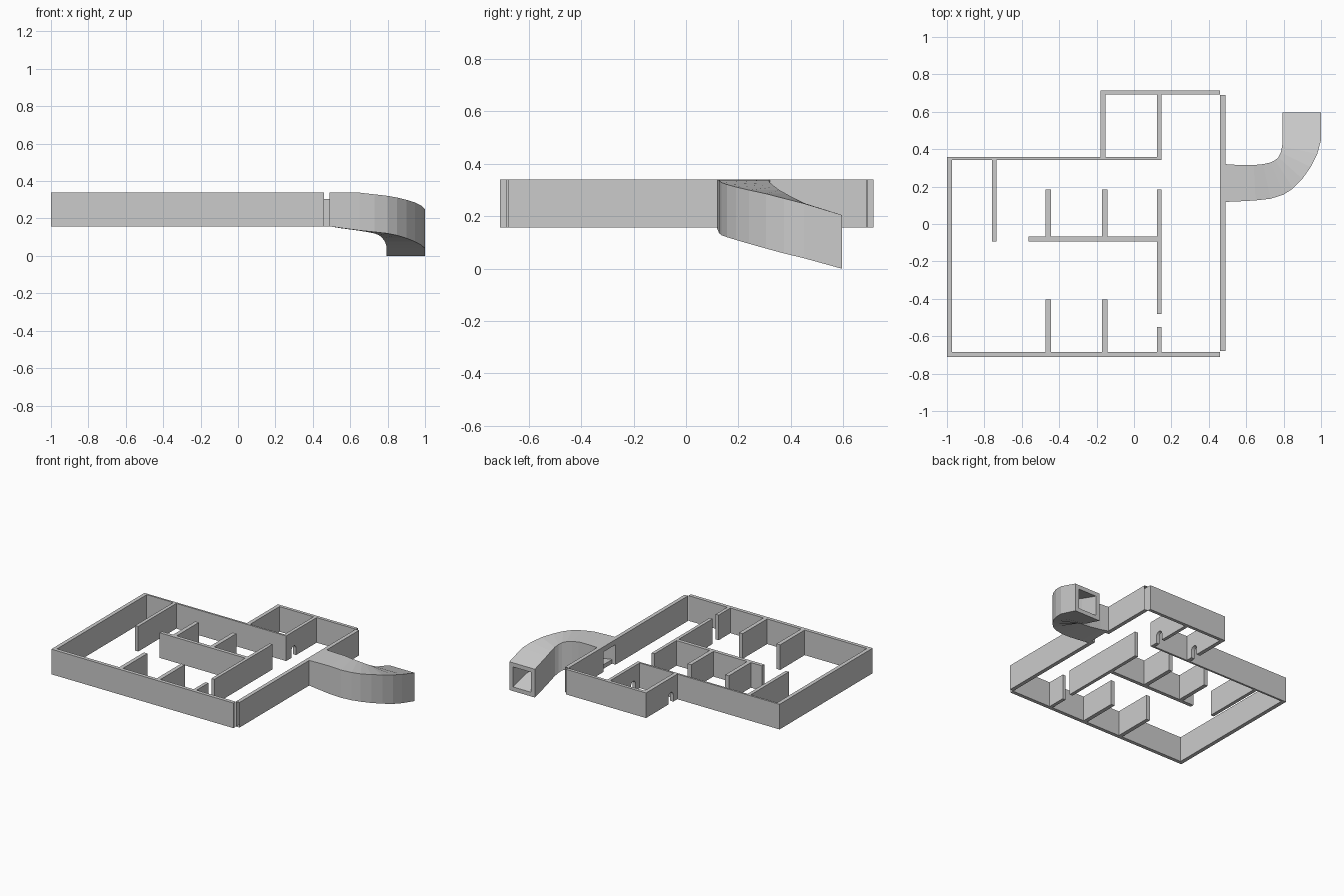
import bpy, bmesh, math
from mathutils import Vector

if "Cube" in bpy.data.objects:
    bpy.data.objects.remove(bpy.data.objects["Cube"])

Z0, Z1 = 0.158, 0.34   # wall base and top


def make_object(name, bm):
    bmesh.ops.recalc_face_normals(bm, faces=bm.faces)
    mesh = bpy.data.meshes.new(name)
    bm.to_mesh(mesh)
    bm.free()
    ob = bpy.data.objects.new(name, mesh)
    bpy.context.collection.objects.link(ob)
    return ob


def wall(name, x0, x1, y0, y1, notch=(), open_ends=False):
    """Wall from a y-z profile (with optional doorway notch) extruded along x."""
    profile = [(y0, Z0), *notch, (y1, Z0), (y1, Z1), (y0, Z1)]
    bm = bmesh.new()
    face = bm.faces.new([bm.verts.new((x0, y, z)) for y, z in profile])
    res = bmesh.ops.extrude_face_region(bm, geom=[face])
    moved = [v for v in res["geom"] if isinstance(v, bmesh.types.BMVert)]
    bmesh.ops.translate(bm, verts=moved, vec=(x1 - x0, 0, 0))
    bmesh.ops.recalc_face_normals(bm, faces=bm.faces)
    if open_ends:
        ends = [f for f in bm.faces
                if all(abs(v.co.y - y0) < 1e-4 for v in f.verts)
                or all(abs(v.co.y - y1) < 1e-4 for v in f.verts)]
        bmesh.ops.delete(bm, geom=ends, context='FACES')
    return make_object(name, bm)


def arch(yc, r, spring):
    """Round-topped doorway outline starting at the wall base."""
    pts = [(yc - r, Z0)]
    for i in range(9):
        a = math.pi * (1 - i / 8)
        pts.append((yc + r * math.cos(a), spring + r * math.sin(a)))
    return pts + [(yc + r, Z0)]


# Outer walls
wall("left_wall", -1.0, -0.972, -0.71, 0.357)
wall("front_wall", -1.0, 0.46, -0.71, -0.684)
wall("back_wall", -1.0, 0.146, 0.343, 0.357)
wall("annex_back_wall", -0.18, 0.46, 0.692, 0.715)
wall("right_wall", 0.46, 0.488, -0.68, 0.69,
     [(0.15, Z0), (0.15, 0.303), (0.29, 0.303), (0.29, Z0)], open_ends=True)

# Annex walls with small arched doorways
door = arch(0.43, 0.027, Z0 + 0.05)
wall("annex_left_wall", -0.18, -0.152, 0.35, 0.715, door)
wall("annex_partition", 0.122, 0.146, 0.35, 0.692, door)

# Inner partitions
wall("side_partition", -0.76, -0.735, -0.093, 0.345)
wall("corridor_wall", -0.563, 0.123, -0.093, -0.067)
wall("hall_wall_long", 0.123, 0.147, -0.48, 0.185)
wall("hall_wall_short", 0.123, 0.147, -0.685, -0.55)
for i, x in enumerate((-0.473, -0.172)):
    wall(f"stall_back_{i}", x, x + 0.029, -0.068, 0.185)
    wall(f"stall_front_{i}", x, x + 0.029, -0.685, -0.403)

# Curved ramp tunnel: outer-bend point, inner-bend point, floor and roof heights
stations = [
    (0.488, 0.118, 0.488, 0.32, 0.158, 0.34),
    (0.56, 0.121, 0.55, 0.316, 0.148, 0.34),
    (0.65, 0.126, 0.64, 0.315, 0.136, 0.338),
    (0.73, 0.135, 0.69, 0.32, 0.128, 0.329),
    (0.80, 0.157, 0.73, 0.329, 0.12, 0.321),
    (0.85, 0.19, 0.755, 0.341, 0.11, 0.312),
    (0.90, 0.241, 0.772, 0.357, 0.095, 0.30),
    (0.945, 0.305, 0.785, 0.382, 0.077, 0.286),
    (0.98, 0.375, 0.792, 0.415, 0.058, 0.268),
    (1.0, 0.45, 0.795, 0.455, 0.04, 0.249),
    (1.0, 0.595, 0.795, 0.595, 0.0, 0.205),
]
T = 0.03
bm = bmesh.new()
rings = []
for ox, oy, ix, iy, zb, zt in stations:
    o, n = Vector((ox, oy, 0)), Vector((ix, iy, 0))
    d = (n - o).normalized() * T
    ring = []
    for a, b, lo, hi in ((o, n, zb, zt), (o + d, n - d, zb + T, zt - T)):
        ring.append([bm.verts.new((p.x, p.y, z))
                     for p, z in ((a, lo), (b, lo), (b, hi), (a, hi))])
    rings.append(ring)
for r0, r1 in zip(rings, rings[1:]):
    for shell in (0, 1):
        for k in range(4):
            j = (k + 1) % 4
            bm.faces.new((r0[shell][k], r0[shell][j], r1[shell][j], r1[shell][k]))
for ring in (rings[0], rings[-1]):
    for k in range(4):
        j = (k + 1) % 4
        bm.faces.new((ring[0][k], ring[0][j], ring[1][j], ring[1][k]))
make_object("ramp_tunnel", bm)
